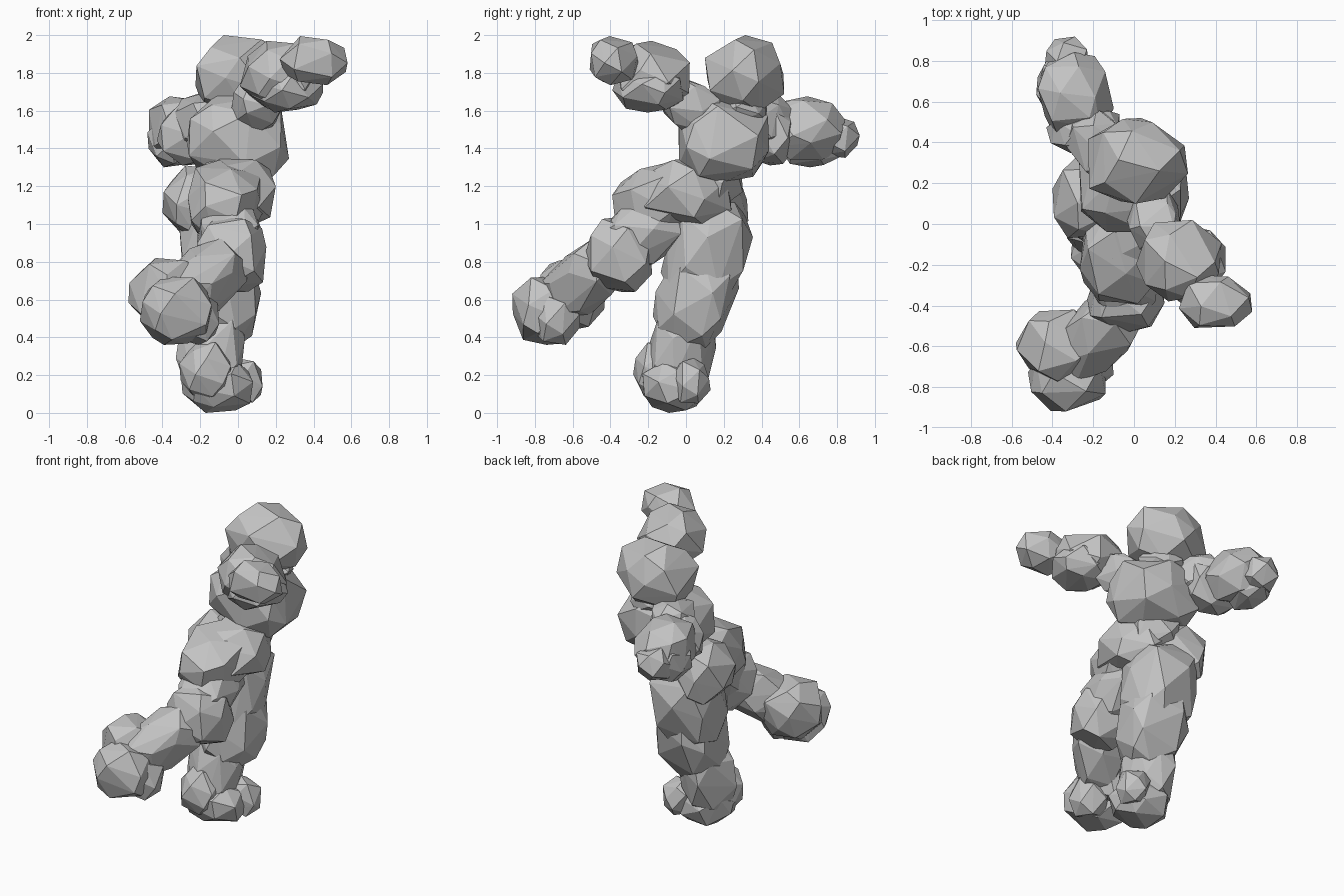
import bpy, bmesh, math, random
from mathutils import Vector

cube = bpy.data.objects.get("Cube")
if cube:
    bpy.data.objects.remove(cube)

stone = bpy.data.materials.new("grey stone")
stone.use_nodes = True
stone.diffuse_color = (0.55, 0.55, 0.55, 1)
stone.node_tree.nodes["Principled BSDF"].inputs["Base Color"].default_value = (0.55, 0.55, 0.55, 1)

rng = random.Random(11)


def boulder(name, centre, radii, axis=(0, 0, 1), points=22, blocky=0.88):
    """Faceted rock: convex hull of jittered points, its long axis turned to 'axis'."""
    pts = []
    for i in range(points):
        z = 1 - 2 * (i + 0.5) / points
        a = i * math.pi * (3 - math.sqrt(5)) + rng.uniform(-0.3, 0.3)
        s = math.sqrt(1 - z * z)
        p = Vector((s * math.cos(a), s * math.sin(a), z)) * rng.uniform(0.93, 1.07)
        pts.append([math.copysign(abs(c) ** blocky, c) for c in p])
    lo = [min(p[k] for p in pts) for k in range(3)]
    hi = [max(p[k] for p in pts) for k in range(3)]
    turn = Vector(axis).to_track_quat('Z', 'Y')
    bm = bmesh.new()
    for p in pts:
        q = Vector([(2 * (p[k] - lo[k]) / (hi[k] - lo[k]) - 1) * radii[k] for k in range(3)])
        bm.verts.new(turn @ q + Vector(centre))
    hull = bmesh.ops.convex_hull(bm, input=bm.verts)
    loose = [v for v in hull["geom_interior"] if isinstance(v, bmesh.types.BMVert)]
    bmesh.ops.delete(bm, geom=loose, context='VERTS')
    bmesh.ops.recalc_face_normals(bm, faces=bm.faces)
    mesh = bpy.data.meshes.new(name)
    bm.to_mesh(mesh)
    bm.free()
    mesh.materials.append(stone)
    obj = bpy.data.objects.new(name, mesh)
    bpy.context.collection.objects.link(obj)


def limb(name, a, b, width, blocky=0.75):
    """Rock stretched from a to b."""
    a, b = Vector(a), Vector(b)
    boulder(name, (a + b) / 2, (width, width, (b - a).length / 2), b - a, 24, blocky)


# Head and torso
boulder("head", (0.02, 0.31, 1.79), (0.245, 0.21, 0.21), blocky=1.0)
boulder("neck", (0.02, 0.29, 1.6), (0.17, 0.14, 0.1))
boulder("chest", (0.0, 0.2, 1.46), (0.27, 0.24, 0.24), points=26, blocky=0.82)
boulder("waist", (-0.04, 0.14, 1.24), (0.17, 0.16, 0.15))
boulder("pelvis", (-0.02, 0.0, 1.16), (0.22, 0.24, 0.19))

# Left arm, raised forward
limb("left_shoulder", (0.06, 0.16, 1.52), (0.14, -0.12, 1.72), 0.13)
boulder("left_forearm", (0.22, -0.18, 1.79), (0.21, 0.2, 0.18))
boulder("left_elbow", (0.26, -0.2, 1.72), (0.19, 0.19, 0.13))
boulder("left_hand", (0.4, -0.38, 1.865), (0.18, 0.13, 0.13), points=18)

# Right arm, swung backward
limb("right_shoulder", (-0.1, 0.24, 1.53), (-0.26, 0.54, 1.56), 0.14)
boulder("right_elbow", (-0.25, 0.45, 1.48), (0.18, 0.13, 0.17), blocky=1.0)
limb("right_forearm", (-0.22, 0.43, 1.53), (-0.35, 0.82, 1.48), 0.175, 0.85)
boulder("right_wrist", (-0.35, 0.66, 1.44), (0.13, 0.18, 0.14))
boulder("right_hand", (-0.33, 0.79, 1.46), (0.11, 0.13, 0.11), points=16)

# Leading leg, stretched forward
limb("front_thigh", (-0.05, 0.1, 1.23), (-0.08, -0.37, 1.02), 0.195, 0.8)
limb("front_upper_leg", (-0.05, -0.02, 1.1), (-0.04, -0.42, 0.82), 0.17)
boulder("front_knee", (-0.04, -0.36, 0.84), (0.19, 0.18, 0.2), blocky=0.8)
limb("front_shin", (-0.02, -0.38, 0.84), (-0.33, -0.7, 0.57), 0.16)
boulder("front_ankle", (-0.37, -0.6, 0.63), (0.21, 0.18, 0.19))
boulder("front_foot", (-0.33, -0.75, 0.54), (0.19, 0.17, 0.18))
boulder("front_heel", (-0.22, -0.69, 0.5), (0.12, 0.13, 0.14), points=16)

# Standing leg
boulder("rear_hip", (-0.21, 0.13, 1.12), (0.19, 0.2, 0.19))
limb("rear_thigh", (-0.1, 0.18, 1.14), (-0.09, 0.05, 0.58), 0.22)
limb("rear_knee", (-0.08, 0.13, 0.88), (-0.1, -0.04, 0.34), 0.2)
limb("rear_shin", (-0.1, 0.02, 0.6), (-0.15, -0.08, 0.1), 0.165)
boulder("rear_ankle", (-0.17, -0.13, 0.22), (0.14, 0.15, 0.16))
boulder("rear_foot", (-0.11, -0.06, 0.14), (0.19, 0.17, 0.14))
boulder("rear_toe", (0.03, 0.03, 0.17), (0.1, 0.1, 0.12), points=16)
